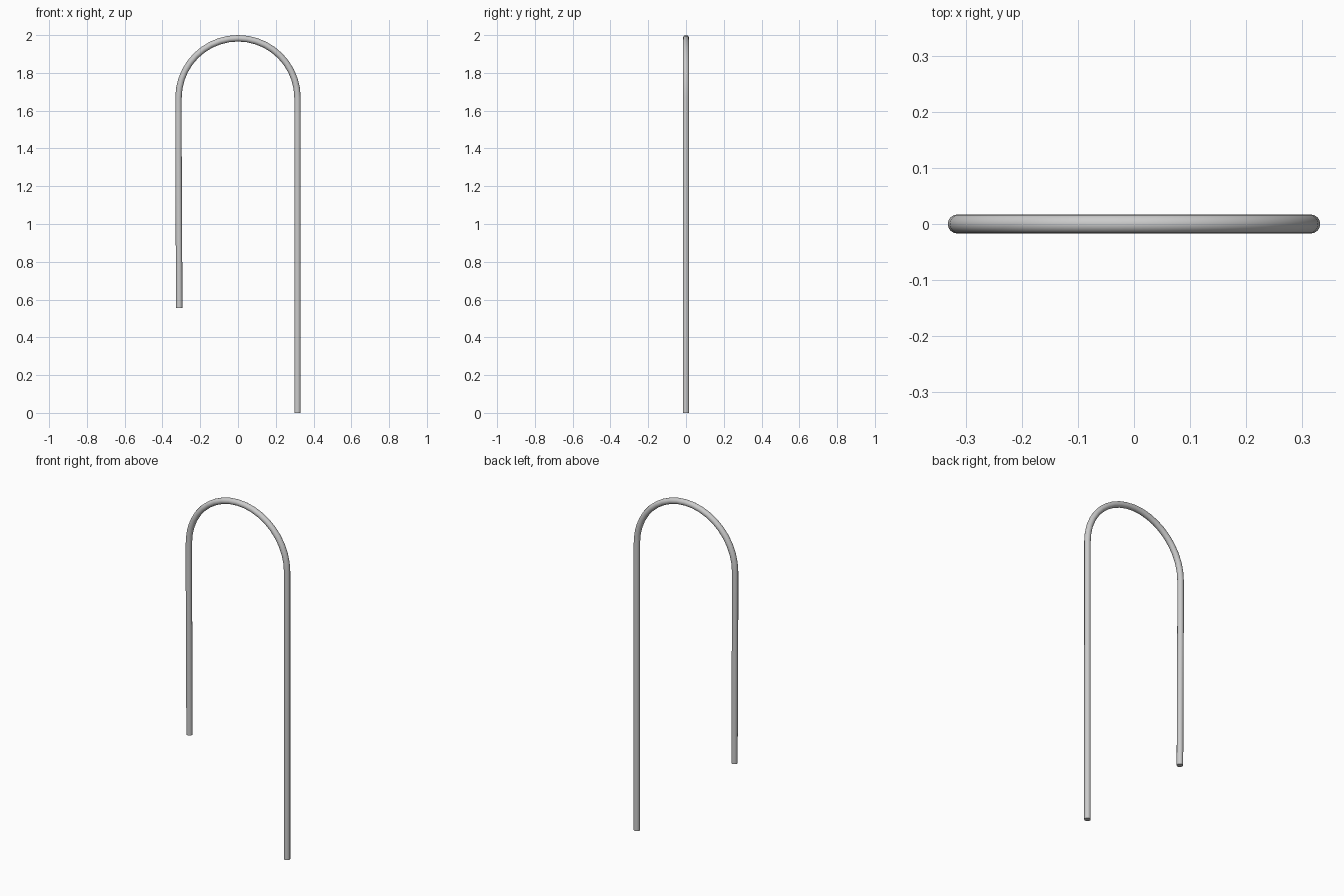
import bpy, math

if "Cube" in bpy.data.objects:
    bpy.data.objects.remove(bpy.data.objects["Cube"])

R = 0.017          # tube radius
BEND = 0.315       # centreline radius of the arch
TOP = 2.0 - R - BEND

# Centreline: long right leg, half-circle arch, short left leg leaning slightly in
path = [(BEND, 0, 0)]
STEPS = 20
for i in range(STEPS + 1):
    a = math.pi * i / STEPS
    path.append((BEND * math.cos(a), 0, TOP + BEND * math.sin(a)))
path += [(-0.315, 0, 1.4), (-0.311, 0, 0.556)]

# Round tube swept along the centreline
curve = bpy.data.curves.new("bent_tube", 'CURVE')
curve.dimensions = '3D'
curve.bevel_depth = R
curve.bevel_resolution = 6
curve.use_fill_caps = True
spline = curve.splines.new('POLY')
spline.points.add(len(path) - 1)
for point, co in zip(spline.points, path):
    point.co = (*co, 1)
tube = bpy.data.objects.new("bent_tube", curve)
bpy.context.collection.objects.link(tube)

# Turn into a mesh with smooth sides and sharp end caps
bpy.context.view_layer.objects.active = tube
tube.select_set(True)
bpy.ops.object.convert(target='MESH')
bpy.ops.object.shade_smooth_by_angle(angle=math.radians(40))
